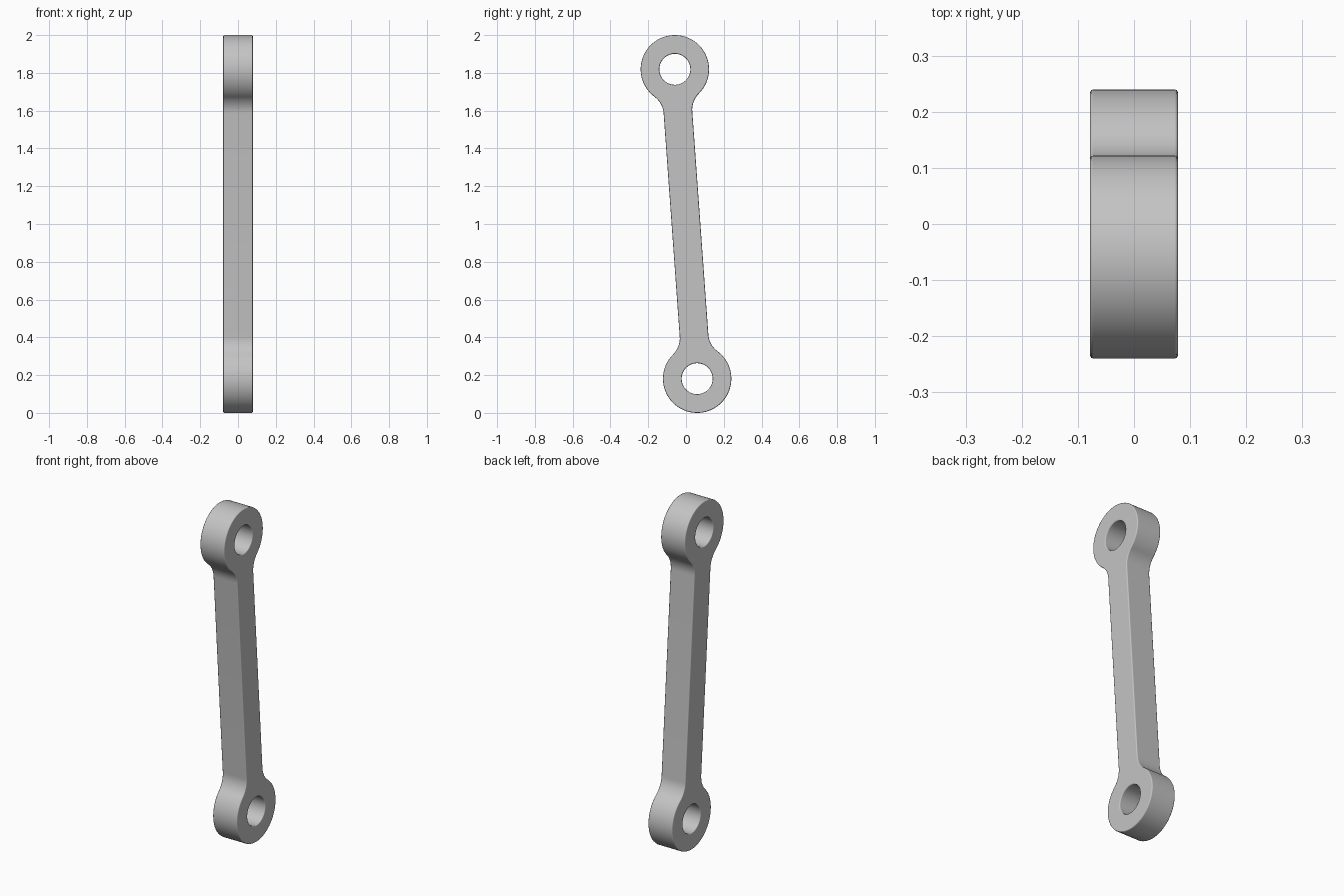
import bpy
import bmesh
from math import atan2, cos, sin, pi, sqrt, hypot

cube = bpy.data.objects.get("Cube")
if cube:
    bpy.data.objects.remove(cube, do_unlink=True)

# Main dimensions
EYE_Y, EYE_Z = -0.059, 0.819      # upper eye centre, measured from the middle
EYE_R, HOLE_R = 0.181, 0.082
BAR_HALF, THICK_HALF = 0.076, 0.0785
FILLET = 0.12
HALF_LEN = hypot(EYE_Y, EYE_Z)
TILT = atan2(-EYE_Y, EYE_Z)


def arc(cx, cy, r, a0, a1, steps):
    angles = [a0 + (a1 - a0) * i / steps for i in range(steps + 1)]
    return [(cx + r * cos(a), cy + r * sin(a)) for a in angles]


def end_outline():
    """Half of the outline: one eye with both fillets into the bar."""
    rise = sqrt((EYE_R + FILLET) ** 2 - (BAR_HALF + FILLET) ** 2)
    fy = BAR_HALF + FILLET
    join = atan2(fy, -rise)                       # where fillet meets eye
    side = arc(HALF_LEN - rise, fy, FILLET, -pi / 2, join - pi, 12)
    side += arc(HALF_LEN, 0, EYE_R, join, 0, 36)[1:]
    return side + [(u, -v) for u, v in reversed(side[:-1])]


def add_loop(bm, points):
    """Closed edge loop in the plane of the link, tilted to its lean."""
    c, s = cos(TILT), sin(TILT)
    verts = [bm.verts.new((-THICK_HALF, -u * s + v * c, u * c + v * s + 1))
             for u, v in points]
    return [bm.edges.new((verts[i - 1], verts[i])) for i in range(len(verts))]


# Link plate: outline with two pin holes, extruded across x
half = end_outline()
bm = bmesh.new()
edges = add_loop(bm, half + [(-u, -v) for u, v in half])
for sign in (1, -1):
    edges += add_loop(bm, arc(sign * HALF_LEN, 0, HOLE_R, 0, 2 * pi, 48)[:-1])
bmesh.ops.triangle_fill(bm, use_beauty=True, use_dissolve=False, edges=edges)
result = bmesh.ops.extrude_face_region(bm, geom=bm.faces[:])
moved = [g for g in result["geom"] if isinstance(g, bmesh.types.BMVert)]
bmesh.ops.translate(bm, vec=(2 * THICK_HALF, 0, 0), verts=moved)
bmesh.ops.recalc_face_normals(bm, faces=bm.faces[:])

mesh = bpy.data.meshes.new("connecting_link")
bm.to_mesh(mesh)
bm.free()
link = bpy.data.objects.new("connecting_link", mesh)
bpy.context.collection.objects.link(link)

# Plain grey metal
grey = bpy.data.materials.new("plain_grey")
grey.use_nodes = True
colour = (0.55, 0.55, 0.55, 1)
grey.diffuse_color = colour
grey.node_tree.nodes["Principled BSDF"].inputs["Base Color"].default_value = colour
mesh.materials.append(grey)

# Small rounded rims
bpy.context.view_layer.objects.active = link
link.select_set(True)
bpy.ops.object.shade_smooth_by_angle(angle=pi / 6)
bevel = link.modifiers.new("soft_rims", 'BEVEL')
bevel.width = 0.006
bevel.segments = 2
bevel.limit_method = 'ANGLE'
bevel.angle_limit = pi / 4
bevel.harden_normals = True
